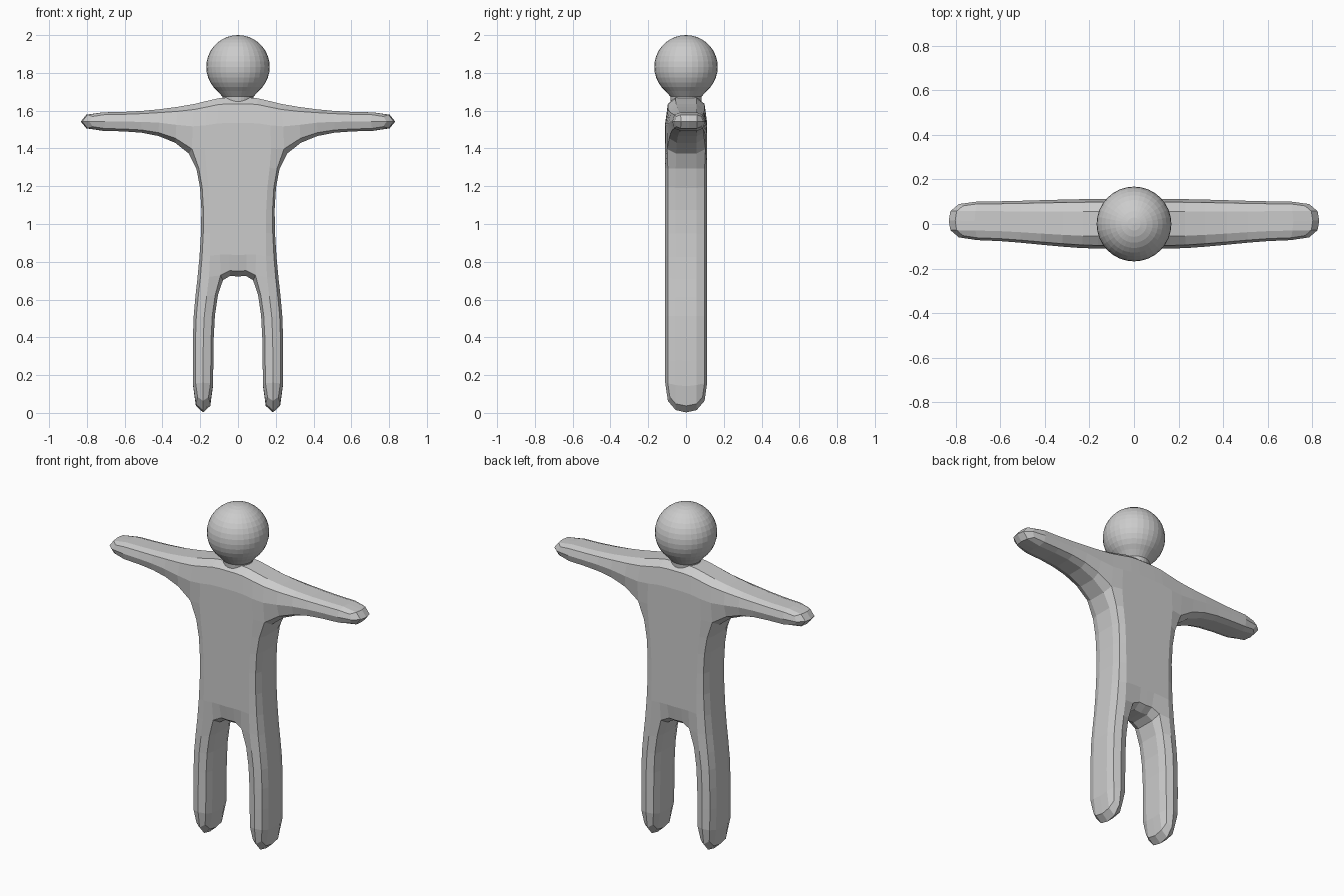
import bpy, bmesh, math

old = bpy.data.objects.get("Cube")
if old:
    bpy.data.objects.remove(old, do_unlink=True)

grey = bpy.data.materials.new("plain grey")
grey.use_nodes = True
colour = (0.6, 0.6, 0.6, 1)
grey.diffuse_color = colour
grey.node_tree.nodes["Principled BSDF"].inputs["Base Color"].default_value = colour


def make_object(name, bm):
    bmesh.ops.recalc_face_normals(bm, faces=bm.faces)
    mesh = bpy.data.meshes.new(name)
    bm.to_mesh(mesh)
    bm.free()
    mesh.materials.append(grey)
    obj = bpy.data.objects.new(name, mesh)
    bpy.context.collection.objects.link(obj)
    return obj


# Body: half of the front outline as strips of quads, each point (x, z)
torso = [
    [(0, .72), (.085, .73), (.215, .70)],
    [(0, .95), (.10, .95), (.193, .95)],
    [(0, 1.2), (.11, 1.2), (.195, 1.2)],
    [(0, 1.4), (.12, 1.4), (.245, 1.385)],
    [(0, 1.67), (.10, 1.67), (.22, 1.635)],
]
leg = [torso[0][1:],
       [(.127, .52), (.237, .52)],
       [(.13, .28), (.24, .28)],
       [(.135, -.01), (.235, -.01)]]
arm = [[torso[3][2], torso[4][2]],
       [(.42, 1.475), (.42, 1.605)],
       [(.60, 1.492), (.60, 1.592)],
       [(.84, 1.495), (.84, 1.59)]]

quads = []
for strip in (torso, leg, arm):
    for low, high in zip(strip, strip[1:]):
        for i in range(len(low) - 1):
            quads.append((low[i], low[i + 1], high[i + 1], high[i]))

bm = bmesh.new()
cache = {}


def vert(point, side):
    """Vertex for an outline point on the front (-1), middle (0) or back (1)."""
    if (point, side) not in cache:
        x, z = point
        # Arms slim towards the hands
        slim = max(0, min(1, (x - .25) / .4))
        front, back = -.11 + .04 * slim, .112 - .012 * slim
        y = {-1: front, 0: (front + back) / 2, 1: back}[side]
        # Rounded hands and feet
        if side and x > .8:
            x -= .03
        if side and z < 0:
            z += .05
        cache[point, side] = bm.verts.new((x, y, z))
    return cache[point, side]


edge_count = {}
for quad in quads:
    for side in (-1, 1):
        bm.faces.new([vert(p, side) for p in quad])
    for a, b in zip(quad, quad[1:] + quad[:1]):
        key = frozenset((a, b))
        edge_count[key] = edge_count.get(key, 0) + 1
# Close the rim with two rows of faces, leaving the mirror line open
for key, count in edge_count.items():
    a, b = key
    if count == 1 and (a[0] or b[0]):
        for side in (-1, 1):
            bm.faces.new([vert(a, side), vert(b, side), vert(b, 0), vert(a, 0)])

body = make_object("body", bm)
mirror = body.modifiers.new("mirror", 'MIRROR')
mirror.use_clip = True
rounding = body.modifiers.new("rounding", 'SUBSURF')
rounding.levels = rounding.render_levels = 1
rounding.use_limit_surface = False

# Head: a turned profile, ball above and short neck below
profile = [(.168 * math.cos(math.radians(a)), 1.832 + .168 * math.sin(math.radians(a)))
           for a in range(90, -51, -10)]
profile += [(.083, 1.675), (.08, 1.64)]
bm = bmesh.new()
line = [bm.verts.new((r, 0, z)) for r, z in profile]
edges = [bm.edges.new(pair) for pair in zip(line, line[1:])]
bmesh.ops.spin(bm, geom=line + edges, cent=(0, 0, 0), axis=(0, 0, 1),
               angle=math.tau, steps=32)
bmesh.ops.remove_doubles(bm, verts=bm.verts, dist=.0005)
make_object("head", bm)
